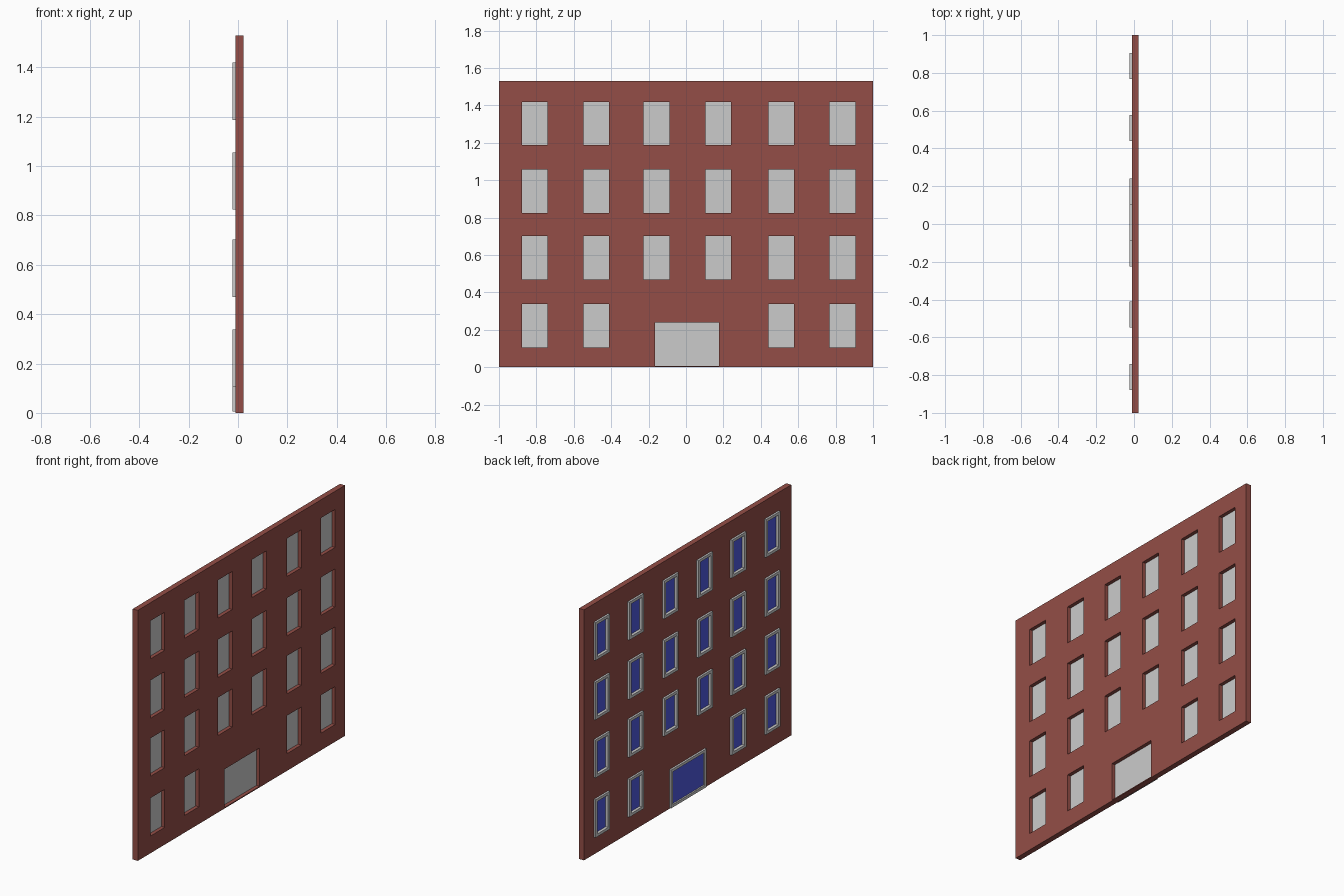
import bpy, bmesh

if "Cube" in bpy.data.objects:
    bpy.data.objects.remove(bpy.data.objects["Cube"])

COLS = [-0.809, -0.480, -0.157, 0.172, 0.509, 0.836]  # window centres in y
ROWS = [0.221, 0.586, 0.940, 1.303]                   # window centres in z
W, H = 0.138, 0.232
DOOR = (-0.165, 0.176, 0.006, 0.24)
BACK, FACE, INNER = -0.011, 0.023, 0.001              # wall faces, glazing plane
FRONT = -0.023                                        # frame face


def material(name, rgb):
    m = bpy.data.materials.new(name)
    m.diffuse_color = (*rgb, 1)
    m.use_nodes = True
    m.node_tree.nodes["Principled BSDF"].inputs["Base Color"].default_value = m.diffuse_color
    return m


def make(name, bm, mats=()):
    bmesh.ops.recalc_face_normals(bm, faces=bm.faces)
    me = bpy.data.meshes.new(name)
    bm.to_mesh(me)
    bm.free()
    for m in mats:
        me.materials.append(m)
    ob = bpy.data.objects.new(name, me)
    bpy.context.collection.objects.link(ob)
    return ob


def panel(name, ys, zs, skip, x0, x1, mats=()):
    """Slab in the yz plane made of grid cells, leaving out skipped cells."""
    bm = bmesh.new()
    v = {(i, j): bm.verts.new((x0, y, z)) for i, y in enumerate(ys) for j, z in enumerate(zs)}
    for i in range(len(ys) - 1):
        for j in range(len(zs) - 1):
            if not skip((ys[i] + ys[i + 1]) / 2, (zs[j] + zs[j + 1]) / 2):
                bm.faces.new([v[i, j], v[i + 1, j], v[i + 1, j + 1], v[i, j + 1]])
    bmesh.ops.delete(bm, geom=[p for p in bm.verts if not p.link_faces], context='VERTS')
    ext = bmesh.ops.extrude_face_region(bm, geom=bm.faces[:], use_keep_orig=True)
    for p in ext['geom']:
        if isinstance(p, bmesh.types.BMVert):
            p.co.x = x1
    # merge the coplanar grid cells
    bmesh.ops.recalc_face_normals(bm, faces=bm.faces)
    bmesh.ops.dissolve_limit(bm, angle_limit=0.01, verts=bm.verts[:], edges=bm.edges[:])
    return make(name, bm, mats)


brick = material("brick", (0.296, 0.076, 0.063))
glass = material("glass", (0.08, 0.105, 0.76))
grey = material("frame_grey", (0.8, 0.8, 0.8))

# Openings: upper rows are full, the bottom row leaves room for the entrance
windows = [(y - W / 2, y + W / 2, z - H / 2, z + H / 2)
           for j, z in enumerate(ROWS) for i, y in enumerate(COLS)
           if j > 0 or i not in (2, 3)]
openings = windows + [DOOR]


def in_opening(y, z):
    return any(a < y < b and c < z < d for a, b, c, d in openings)


# Brick wall
ys = sorted({-1.0, 1.0, *[o[k] for o in openings for k in (0, 1)]})
zs = sorted({0.0, 1.53, *[o[k] for o in openings for k in (2, 3)]})
panel("wall", ys, zs, in_opening, BACK, FACE, [brick])


def glazed_unit(name, o, border, pane_x):
    """Grey tray with raised frame; coloured pane set into it."""
    a, b, c, d = o
    ia, ib, ic, id_ = a + border, b - border, c + border, d - border
    bm = bmesh.new()
    loops = []
    for x, r in ((INNER, (a, b, c, d)), (FRONT, (a, b, c, d)),
                 (FRONT, (ia, ib, ic, id_)), (pane_x, (ia, ib, ic, id_))):
        loops.append([bm.verts.new((x, y, z)) for y, z in
                      ((r[0], r[2]), (r[1], r[2]), (r[1], r[3]), (r[0], r[3]))])
    bm.faces.new(loops[0])
    for p, q in zip(loops, loops[1:]):
        for k in range(4):
            bm.faces.new((p[k], p[(k + 1) % 4], q[(k + 1) % 4], q[k]))
    pane = bm.faces.new(loops[-1])
    pane.material_index = 1
    make(name, bm, [grey, glass])


# Windows and entrance
for n, o in enumerate(windows):
    glazed_unit(f"window_{n + 1:02d}", o, 0.017, -0.006)
glazed_unit("entrance", DOOR, 0.017, -0.014)
